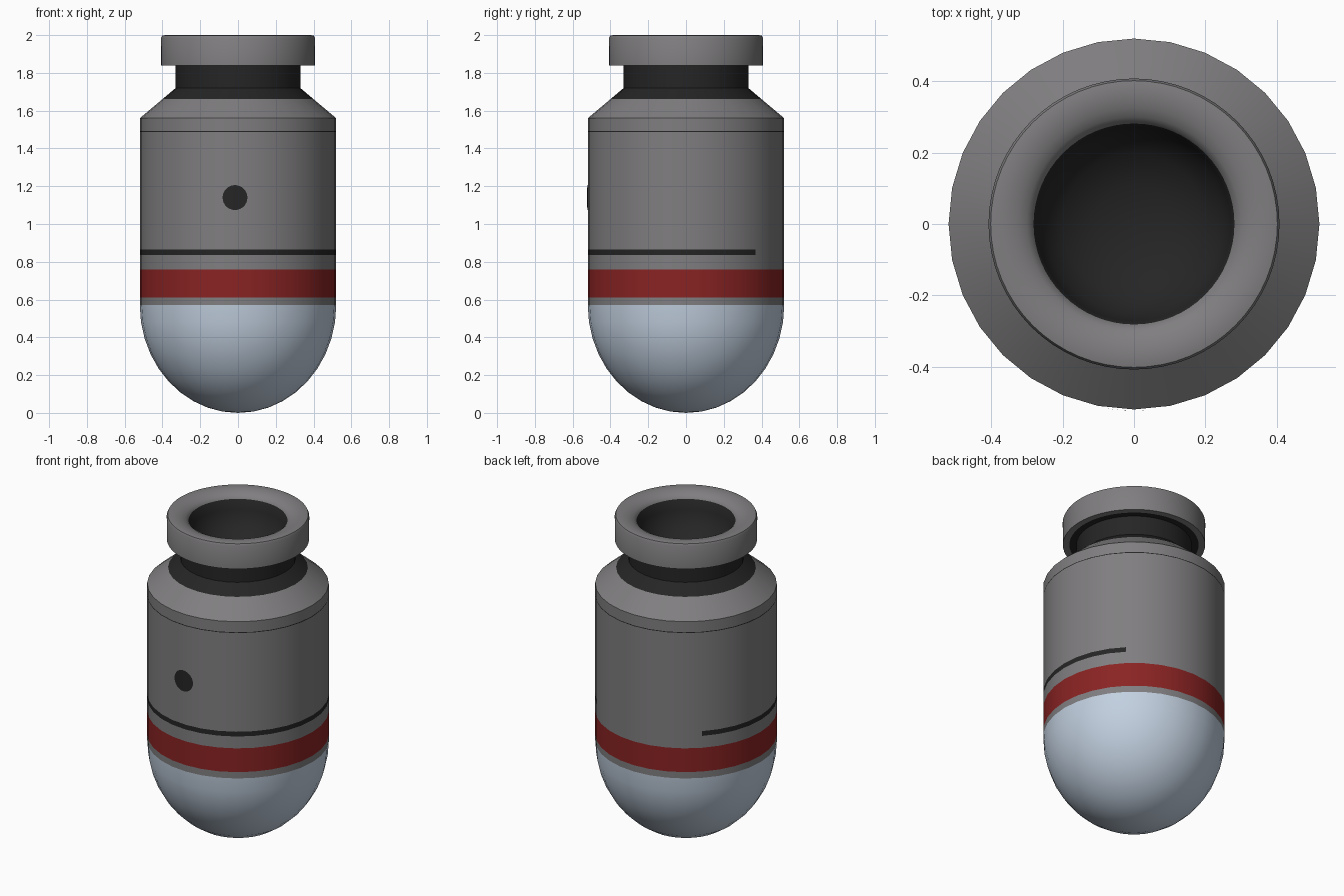
import bpy, bmesh, math

if "Cube" in bpy.data.objects:
    bpy.data.objects.remove(bpy.data.objects["Cube"])

def srgb(r, g, b):
    f = lambda c: c / 255 / 12.92 if c / 255 <= 0.04045 else ((c / 255 + 0.055) / 1.055) ** 2.4
    return (f(r), f(g), f(b), 1.0)

def material(name, rgb):
    m = bpy.data.materials.new(name)
    m.diffuse_color = srgb(*rgb)
    m.use_nodes = True
    m.node_tree.nodes["Principled BSDF"].inputs["Base Color"].default_value = m.diffuse_color
    return m

GREY = material("warm grey", (128, 126, 128))
BLACK = material("black", (37, 37, 37))
RED = material("dark red", (138, 35, 35))
BLUE = material("pale blue", (194, 208, 224))

def finish(name, bm, mats, angle=30):
    me = bpy.data.meshes.new(name)
    bm.to_mesh(me)
    bm.free()
    for m in mats:
        me.materials.append(m)
    for p in me.polygons:
        p.use_smooth = True
    me.set_sharp_from_angle(angle=math.radians(angle))
    ob = bpy.data.objects.new(name, me)
    bpy.context.collection.objects.link(ob)
    return ob

def lathe(name, profile, sides, mats, rule=None, angle=30):
    """Revolve (radius, z) points; rule(z, degrees, radius) picks the material."""
    bm = bmesh.new()
    rings = []
    for r, z in profile:
        if r == 0:
            rings.append([bm.verts.new((0, 0, z))] * sides)
        else:
            rings.append([bm.verts.new((r * math.cos(2 * math.pi * j / sides),
                                        r * math.sin(2 * math.pi * j / sides), z))
                          for j in range(sides)])
    for lo, hi in zip(rings, rings[1:]):
        for j in range(sides):
            k = (j + 1) % sides
            corners = list(dict.fromkeys([lo[j], lo[k], hi[k], hi[j]]))
            f = bm.faces.new(corners)
            if rule:
                c = f.calc_center_median()
                deg = math.degrees(math.atan2(c.y, c.x)) % 360
                f.material_index = rule(c.z, deg, math.hypot(c.x, c.y))
    return finish(name, bm, mats, angle)

# Rounded bottom
R, H = 0.52, 0.57
dome = [(R * math.sin(math.pi / 2 * i / 10), H - H * math.cos(math.pi / 2 * i / 10))
        for i in range(11)]
lathe("bottom_dome", dome, 32, [BLUE])

# Main body with red stripe, partial black band (open at the back) and seam line
def body_rule(z, deg, r):
    if 0.61 < z < 0.76:
        return 1
    if 0.835 < z < 0.865 and not 45 < deg < 135:
        return 2
    if 1.488 < z < 1.493:
        return 2
    return 0

levels = [0.57, 0.61, 0.76, 0.835, 0.865, 1.488, 1.493, 1.56]
lathe("body", [(R, z) for z in levels] + [(0.40, 1.661)], 32, [GREY, RED, BLACK], body_rule)

# Dark neck
lathe("neck", [(0.40, 1.661), (0.33, 1.72), (0.33, 1.842)], 32, [BLACK])

# Rolled rim with a dark bowl inside
def rim_rule(z, deg, r):
    return 1 if (r < 0.28 or (z < 1.845 and r < 0.37)) else 0

lathe("rim", [(0.33, 1.84), (0.37, 1.84), (0.407, 1.84), (0.408, 1.985), (0.402, 1.997),
              (0.385, 2.0), (0.355, 1.999), (0.325, 1.992), (0.30, 1.98), (0.281, 1.962),
              (0.272, 1.90), (0.25, 1.84), (0.20, 1.78), (0.11, 1.74), (0, 1.725)],
      64, [GREY, BLACK], rim_rule, 50)

# Round black spot on the front, wrapped on the cylinder
bm = bmesh.new()
N = 28
def wrap(u, v, rad=0.523):
    a = u / rad
    return (rad * math.sin(a), -rad * math.cos(a), 1.14 + v)
rings = [[bm.verts.new(wrap(-0.016 + q * math.cos(2 * math.pi * j / N),
                            q * math.sin(2 * math.pi * j / N))) for j in range(N)]
         for q in (0.022, 0.044, 0.066)]
bm.faces.new(rings[0])
for a, b in zip(rings, rings[1:]):
    for j in range(N):
        k = (j + 1) % N
        bm.faces.new((a[j], b[j], b[k], a[k]))
finish("front_spot", bm, [BLACK])
